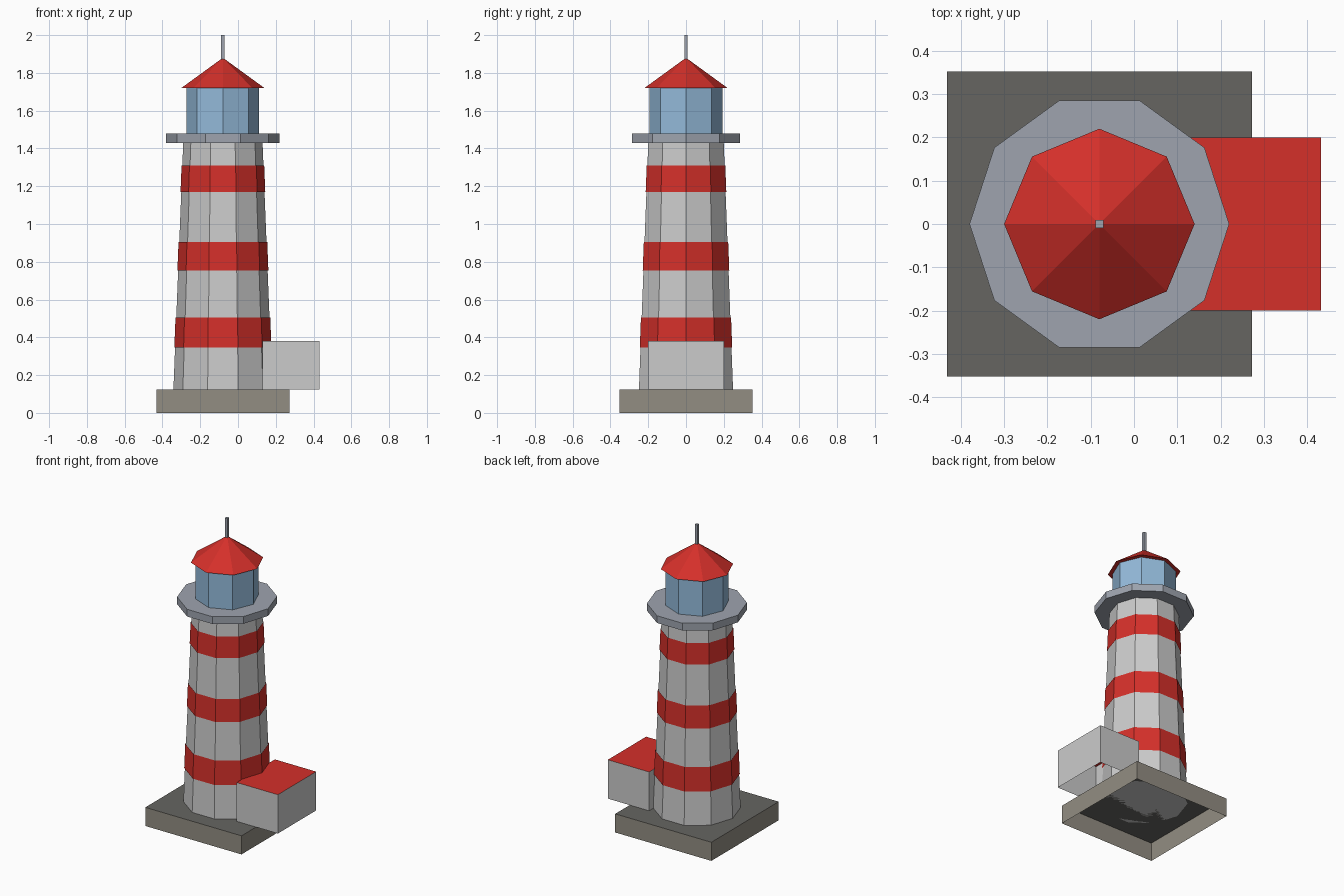
import bpy, bmesh, math

if "Cube" in bpy.data.objects:
    bpy.data.objects.remove(bpy.data.objects["Cube"])

CX = -0.08  # tower axis


def material(name, rgb):
    m = bpy.data.materials.new(name)
    m.diffuse_color = (*rgb, 1)
    m.use_nodes = True
    m.node_tree.nodes["Principled BSDF"].inputs["Base Color"].default_value = m.diffuse_color
    return m


RED = material("red", (0.66, 0.029, 0.023))
STONE = material("stone", (0.29, 0.27, 0.225))
PAVING = material("paving", (0.133, 0.13, 0.121))
STEEL = material("steel", (0.343, 0.372, 0.427))
GLASS = material("glass", (0.292, 0.49, 0.70))
WHITE = material("white", (0.8, 0.8, 0.8))


def finish(name, bm, mats):
    bmesh.ops.recalc_face_normals(bm, faces=bm.faces)
    me = bpy.data.meshes.new(name)
    bm.to_mesh(me)
    bm.free()
    for m in mats:
        me.materials.append(m)
    ob = bpy.data.objects.new(name, me)
    bpy.context.collection.objects.link(ob)
    return ob


def frustum(name, sides, r0, r1, z0, z1, mat, caps=True):
    """Faceted drum or cone on the tower axis with a corner towards +x."""
    bm = bmesh.new()
    rings = []
    for r, z in ((r0, z0), (r1, z1)):
        n = sides if r > 0 else 1
        rings.append([bm.verts.new((CX + r * math.cos(math.tau * i / sides),
                                    r * math.sin(math.tau * i / sides), z)) for i in range(n)])
    lo, hi = rings
    for i in range(sides):
        j = (i + 1) % sides
        bm.faces.new((lo[i], lo[j], hi[j], hi[i]) if len(hi) > 1 else (lo[i], lo[j], hi[0]))
    if caps:
        bm.faces.new(lo[::-1])
        if len(hi) > 1:
            bm.faces.new(hi)
    return finish(name, bm, [mat])


def box(name, x0, x1, y0, y1, z0, z1, side_mat, top_mat, open_bottom=True):
    bm = bmesh.new()
    bmesh.ops.create_cube(bm, size=1)
    for v in bm.verts:
        v.co = (x0 if v.co.x < 0 else x1, y0 if v.co.y < 0 else y1, z0 if v.co.z < 0 else z1)
    bm.normal_update()
    for f in bm.faces:
        f.material_index = 1 if f.normal.z > 0.5 else 0
    if open_bottom:
        down = [f for f in bm.faces if f.normal.z < -0.5]
        bmesh.ops.delete(bm, geom=down, context='FACES')
    return finish(name, bm, [side_mat, top_mat])


# Footing and keeper's house, both open underneath
box("footing", -0.432, 0.272, -0.352, 0.352, 0, 0.123, STONE, PAVING)
box("house", 0.13, 0.432, -0.20, 0.20, 0.123, 0.38, WHITE, RED)

# Tapered ten-sided tower
Z0, Z1, R0, R1 = 0.123, 1.43, 0.262, 0.21
frustum("tower", 10, R0, R1, Z0, Z1, WHITE)


# Painted bands just proud of the wall
def wall(z):
    return R0 + (R1 - R0) * (z - Z0) / (Z1 - Z0) + 0.004


for i, (a, b) in enumerate(((0.345, 0.505), (0.755, 0.905), (1.17, 1.31))):
    frustum(f"band_{i + 1}", 10, wall(a), wall(b), a, b, RED, caps=False)

# Gallery, lantern room, roof and mast
frustum("gallery", 10, 0.30, 0.30, 1.43, 1.478, STEEL)
frustum("lantern_room", 8, 0.192, 0.192, 1.478, 1.72, GLASS)
frustum("roof", 8, 0.22, 0, 1.72, 1.88, RED)
box("mast", CX - 0.009, CX + 0.009, -0.009, 0.009, 1.87, 2.0, STEEL, STEEL, open_bottom=False)
